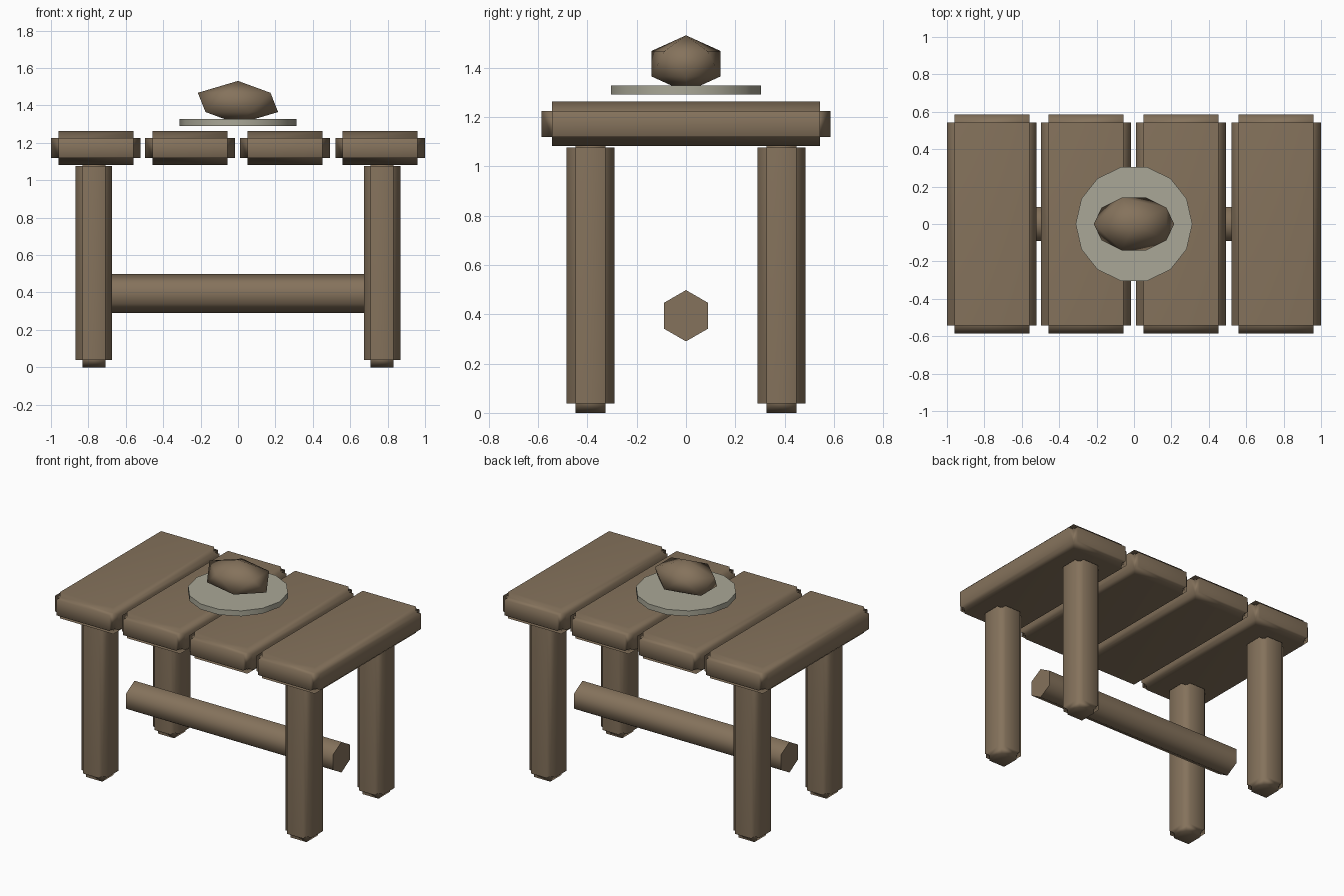
import bpy
import bmesh
from math import radians, pi
from mathutils import Matrix, Vector

cube = bpy.data.objects.get("Cube")
if cube:
    bpy.data.objects.remove(cube, do_unlink=True)


def material(name, rgb):
    mat = bpy.data.materials.new(name)
    mat.use_nodes = True
    color = (*rgb, 1)
    mat.diffuse_color = color
    mat.node_tree.nodes["Principled BSDF"].inputs["Base Color"].default_value = color
    return mat


wood = material("brown_wood", (0.235, 0.17, 0.107))
clay = material("grey_clay", (0.40, 0.39, 0.31))


def add_object(name, bm, mat, sharp_angle=None):
    bmesh.ops.recalc_face_normals(bm, faces=bm.faces)
    mesh = bpy.data.meshes.new(name)
    bm.to_mesh(mesh)
    bm.free()
    mesh.materials.append(mat)
    obj = bpy.data.objects.new(name, mesh)
    bpy.context.collection.objects.link(obj)
    bpy.ops.object.select_all(action="DESELECT")
    obj.select_set(True)
    bpy.context.view_layer.objects.active = obj
    if sharp_angle is None:
        bpy.ops.object.shade_smooth()
    else:
        bpy.ops.object.shade_smooth_by_angle(angle=radians(sharp_angle))
    return obj


def notched_timber(name, center, size, notch):
    """Box whose edges are cut back in a step, softly shaded."""
    bm = bmesh.new()
    half = Vector(size) / 2
    inner = half - Vector(notch)
    corners = {}

    def vert(co):
        key = tuple(round(c, 5) for c in co)
        if key not in corners:
            corners[key] = bm.verts.new(co + Vector(center))
        return corners[key]

    def quad(fixed, depth, a, ra, b, rb):
        points = []
        for u, v in ((0, 0), (1, 0), (1, 1), (0, 1)):
            co = Vector((0, 0, 0))
            co[fixed], co[a], co[b] = depth, ra[u], rb[v]
            points.append(vert(co))
        bm.faces.new(points)

    for axis in range(3):
        a, b = (axis + 1) % 3, (axis + 2) % 3
        span_a, span_b = (-inner[a], inner[a]), (-inner[b], inner[b])
        for side in (-1, 1):
            # Raised panel, then the four step walls around it
            quad(axis, side * half[axis], a, span_a, b, span_b)
            rise = (side * inner[axis], side * half[axis])
            for s in (-1, 1):
                quad(a, s * inner[a], axis, rise, b, span_b)
                quad(b, s * inner[b], axis, rise, a, span_a)
    obj = add_object(name, bm, wood)
    obj.modifiers.new("soft_shading", "WEIGHTED_NORMAL")
    return obj


# Table top planks
for i, x in enumerate((-0.76, -0.256, 0.251, 0.76)):
    notched_timber(f"plank_{i + 1}", (x, 0, 1.172), (0.48, 1.17, 0.18), (0.04, 0.042, 0.037))

# Legs
for sx, side in ((-1, "right"), (1, "left")):
    for sy, end in ((-1, "front"), (1, "back")):
        notched_timber(f"{end}_{side}_leg", (sx * 0.77, sy * 0.387, 0.557),
                       (0.195, 0.196, 1.114), (0.037, 0.037, 0.038))

# Six-sided stretcher between the legs
bm = bmesh.new()
bmesh.ops.create_cone(bm, cap_ends=True, segments=6, radius1=0.104, radius2=0.104, depth=1.56,
                      matrix=Matrix.Translation((0, 0, 0.394)) @ Matrix.Rotation(pi / 2, 4, "Y")
                      @ Matrix.Rotation(pi / 2, 4, "Z"))
add_object("stretcher", bm, wood, 70)

# Plate, with a corner pointing to each side
bm = bmesh.new()
bmesh.ops.create_cone(bm, cap_ends=True, segments=14, radius1=0.312, radius2=0.312, depth=0.037,
                      matrix=Matrix.Translation((0, 0, 1.309)) @ Matrix.Rotation(pi / 2, 4, "Z"))
add_object("plate", bm, clay, 40)

# Food lump resting in the plate
bm = bmesh.new()
bmesh.ops.create_icosphere(bm, subdivisions=1, radius=1,
                           matrix=Matrix.Translation((0, 0, 1.416))
                           @ Matrix.Diagonal((0.24, 0.165, 0.115, 1)) @ Matrix.Rotation(pi, 4, "Z"))
add_object("food", bm, wood)
